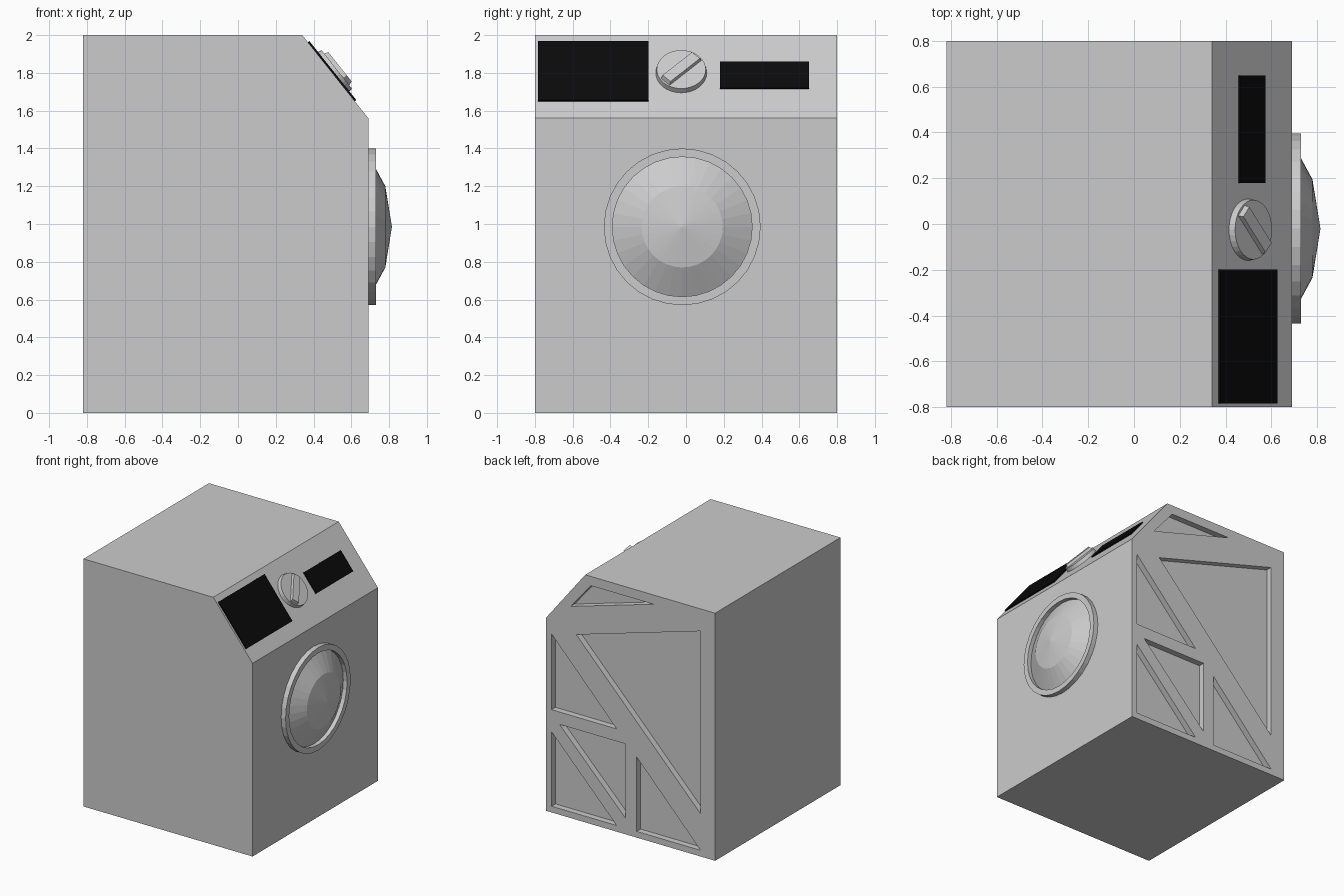
import bpy, bmesh, math
from mathutils import Matrix, Vector

if "Cube" in bpy.data.objects:
    bpy.data.objects.remove(bpy.data.objects["Cube"])


def new_object(name, bm):
    bmesh.ops.recalc_face_normals(bm, faces=bm.faces)
    mesh = bpy.data.meshes.new(name)
    bm.to_mesh(mesh)
    bm.free()
    ob = bpy.data.objects.new(name, mesh)
    bpy.context.collection.objects.link(ob)
    return ob


def add_prism(bm, outline, y0, y1):
    """Extrude an (x, z) outline along y."""
    face = bm.faces.new([bm.verts.new((x, y0, z)) for x, z in outline])
    out = bmesh.ops.extrude_face_region(bm, geom=[face])
    verts = [g for g in out["geom"] if isinstance(g, bmesh.types.BMVert)]
    bmesh.ops.translate(bm, verts=verts, vec=(0, y1 - y0, 0))


def lathe(name, profile, matrix, steps=32, closed=False):
    """Spin a (radius, height) profile around local z."""
    bm = bmesh.new()
    vs = [bm.verts.new((r, 0, h)) for r, h in profile]
    es = [bm.edges.new(p) for p in zip(vs, vs[1:] + (vs[:1] if closed else []))
          if p[0] != p[1]] if closed else [bm.edges.new(p) for p in zip(vs, vs[1:])]
    bmesh.ops.spin(bm, geom=vs + es, cent=(0, 0, 0), axis=(0, 0, 1),
                   angle=2 * math.pi, steps=steps)
    bmesh.ops.remove_doubles(bm, verts=bm.verts, dist=1e-4)
    ob = new_object(name, bm)
    ob.matrix_world = matrix
    return ob


def box(name, size, matrix, taper=1.0):
    """Box standing on local z = 0, top face scaled by taper."""
    bm = bmesh.new()
    bmesh.ops.create_cube(bm, size=1)
    for v in bm.verts:
        k = taper if v.co.z > 0 else 1
        v.co = Vector((v.co.x * size[0] * k, v.co.y * size[1] * k,
                       (v.co.z + 0.5) * size[2]))
    ob = new_object(name, bm)
    ob.matrix_world = matrix
    return ob


# Sloped panel frame: local x = +y, local y = up the slope, local z = outward
UP = Vector((-0.35, 0, 0.44)).normalized()
OUT = Vector((0.44, 0, 0.35)).normalized()


def on_slope(y, z):
    x = 0.34 + (2 - z) * 0.35 / 0.44
    m = Matrix((Vector((0, 1, 0)), UP, OUT)).transposed().to_4x4()
    return Matrix.Translation((x, y, z)) @ m


# Cabinet
bm = bmesh.new()
add_prism(bm, [(-0.82, 0), (0.69, 0), (0.69, 1.56), (0.34, 2), (-0.82, 2)], -0.8, 0.8)
cabinet = new_object("cabinet", bm)

# Triangular pockets in the +y side
pockets = [
    [(0.29, 1.925), (0.47, 1.71), (-0.27, 1.925)],
    [(0.64, 1.44), (0.64, 0.83), (0.06, 0.83)],
    [(0.42, 1.495), (-0.69, 1.82), (-0.69, 0.345)],
    [(0.64, 0.65), (0.64, 0.05), (0.06, 0.05)],
    [(0.57, 0.73), (-0.02, 0.73), (-0.02, 0.13)],
    [(-0.12, 0.65), (-0.12, 0.05), (-0.69, 0.05)],
]
bm = bmesh.new()
for tri in pockets:
    add_prism(bm, tri, 0.75, 0.9)
cutter = new_object("pocket_cutter", bm)
cutter.hide_render = True
mod = cabinet.modifiers.new("pockets", "BOOLEAN")
mod.operation = "DIFFERENCE"
mod.solver = "EXACT"
mod.object = cutter
bpy.context.view_layer.objects.active = cabinet
bpy.ops.object.modifier_apply(modifier=mod.name)
bpy.data.objects.remove(cutter)

# Round door: rim and faceted glass dome
door = Matrix.Translation((0.69, -0.02, 0.985)) @ Matrix.Rotation(math.pi / 2, 4, "Y")
lathe("door_rim", [(0.37, 0), (0.415, 0), (0.415, 0.04), (0.37, 0.04)], door, closed=True)
lathe("door_glass", [(0.372, 0.005), (0.215, 0.09), (0, 0.125)], door)

# Control knob with diagonal grip
knob = on_slope(-0.025, 1.80)
lathe("knob", [(0, 0), (0.135, 0), (0.13, 0.03), (0, 0.03)], knob)
grip = knob @ Matrix.Translation((0, 0, 0.028)) @ Matrix.Rotation(math.radians(45), 4, "Z")
box("knob_grip", (0.24, 0.065, 0.024), grip, taper=0.92)

# Black display and drawer panels
black = bpy.data.materials.new("black")
black.diffuse_color = (0.003, 0.003, 0.003, 1)
black.use_nodes = True
black.node_tree.nodes["Principled BSDF"].inputs["Base Color"].default_value = black.diffuse_color
for name, y, z, width, height in (("display", -0.492, 1.806, 0.585, 0.40),
                                  ("button_strip", 0.415, 1.784, 0.47, 0.18)):
    panel = box(name, (width, height, 0.01), on_slope(y, z))
    panel.data.materials.append(black)
